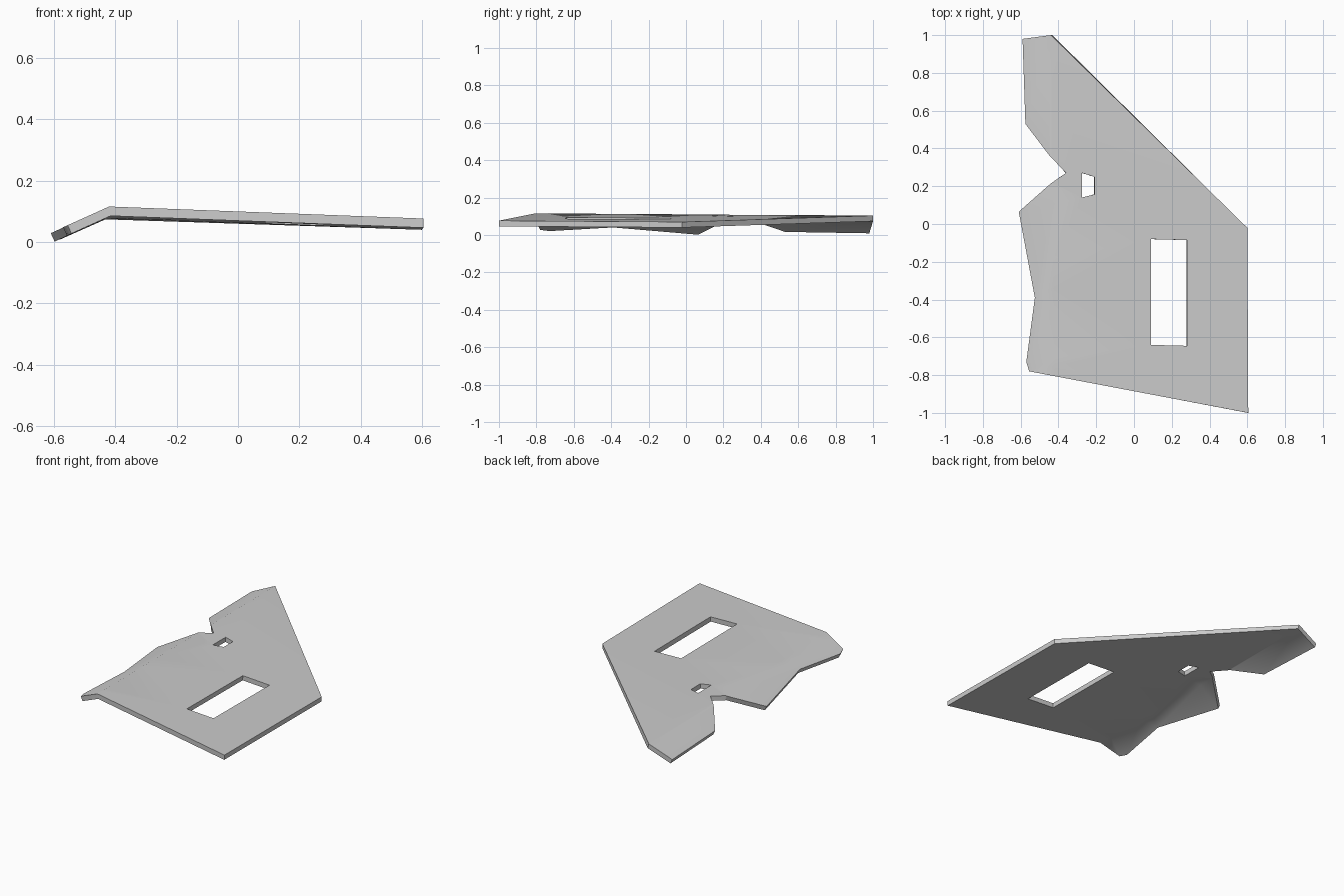
import bpy, bmesh, math
from mathutils import Vector

cube = bpy.data.objects.get("Cube")
if cube:
    bpy.data.objects.remove(cube, do_unlink=True)

THICKNESS = 0.03

# Outer outline of the sheet and its two openings, seen from above
outline = [(-0.59, 0.98), (-0.44, 1), (0.6, -0.02), (0.605, -1), (-0.555, -0.78),
           (-0.57, -0.73), (-0.525, -0.39), (-0.61, 0.065), (-0.44, 0.215),
           (-0.36, 0.27), (-0.45, 0.365), (-0.575, 0.53)]
slot = [(0.09, -0.08), (0.28, -0.085), (0.28, -0.645), (0.09, -0.64)]
small_hole = [(-0.275, 0.27), (-0.21, 0.25), (-0.21, 0.157), (-0.275, 0.14)]


def fold_x(y):
    return -0.429 - 0.011 * y


def top_height(x, y):
    """Gently sloping main sheet with a flange bent down past the fold."""
    f = fold_x(y)
    return 0.0937 - 0.0395 * max(x, f) - 0.007 * y - 0.45 * max(0, f - x)


def add_loop(bm, points):
    verts = [bm.verts.new((x, y, 0)) for x, y in points]
    return [bm.edges.new((v, verts[(i + 1) % len(verts)])) for i, v in enumerate(verts)]


# Flat sheet with openings, cut along the fold line
bm = bmesh.new()
edges = []
for loop in (outline, slot, small_hole):
    edges += add_loop(bm, loop)
bmesh.ops.triangle_fill(bm, edges=edges, use_beauty=True, normal=(0, 0, 1))
bmesh.ops.bisect_plane(bm, geom=bm.verts[:] + bm.edges[:] + bm.faces[:], dist=0.0005,
                       plane_co=(fold_x(0), 0, 0), plane_no=(1, 0.011, 0))
for face in bm.faces:
    face.normal_update()
    if face.normal.z < 0:
        face.normal_flip()

# Bend into shape
for v in bm.verts:
    v.co.z = top_height(v.co.x, v.co.y)
mesh = bpy.data.meshes.new("bent_plate")
bm.to_mesh(mesh)
bm.free()
plate = bpy.data.objects.new("bent_plate", mesh)
bpy.context.collection.objects.link(plate)

# Plain grey finish
grey = bpy.data.materials.new("light_grey")
grey.use_nodes = True
colour = (0.6, 0.6, 0.6, 1)
grey.diffuse_color = colour
grey.node_tree.nodes["Principled BSDF"].inputs["Base Color"].default_value = colour
mesh.materials.append(grey)

# Sheet thickness, soft fold and crisp cut edges
bpy.ops.object.select_all(action='DESELECT')
bpy.context.view_layer.objects.active = plate
plate.select_set(True)
solid = plate.modifiers.new("thickness", 'SOLIDIFY')
solid.thickness = THICKNESS
solid.offset = -1
solid.use_even_offset = True
bpy.ops.object.modifier_apply(modifier=solid.name)
bpy.ops.object.shade_smooth_by_angle(angle=math.radians(35))
weighted = plate.modifiers.new("flat_sheet_shading", 'WEIGHTED_NORMAL')
weighted.keep_sharp = True
